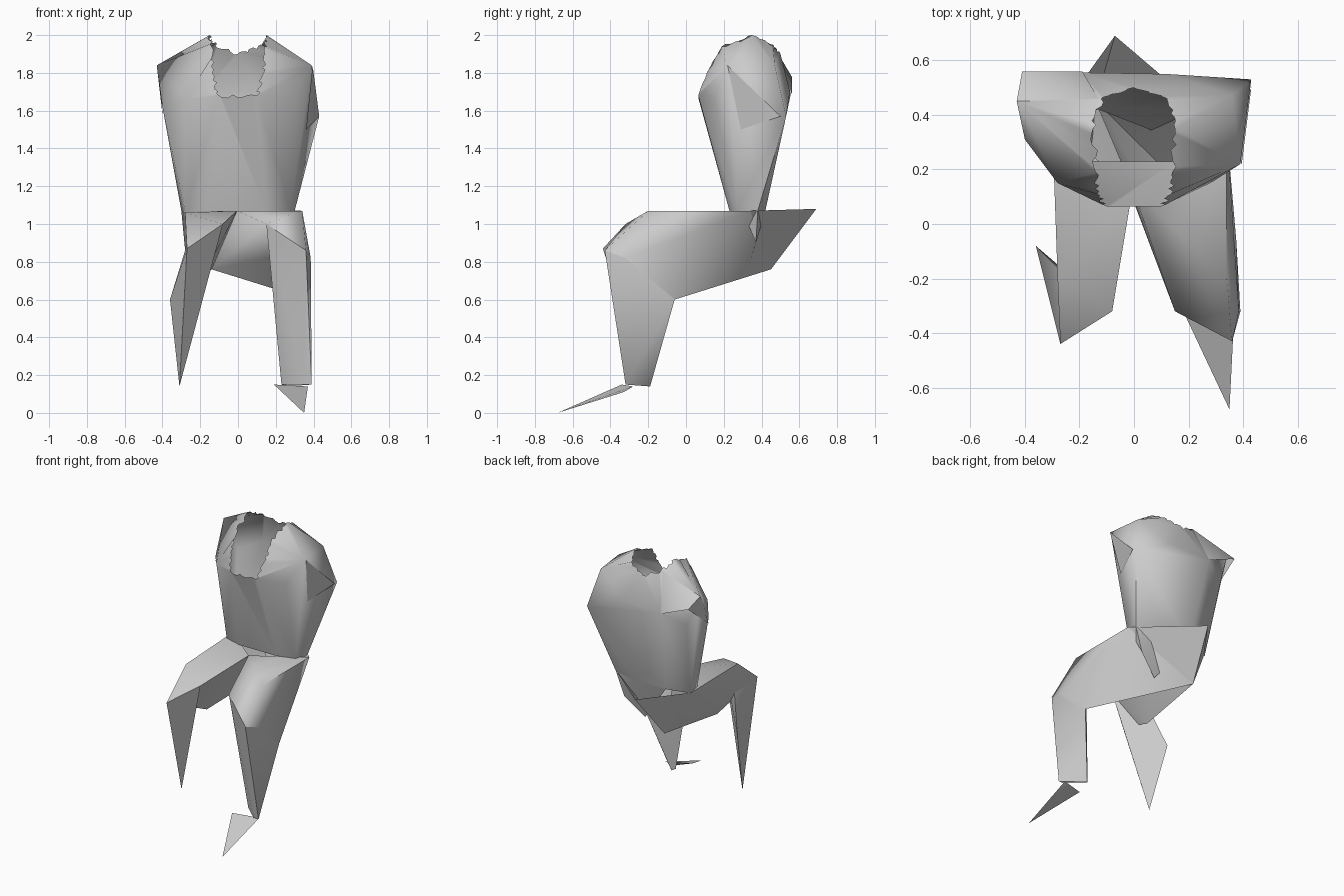
import bpy, bmesh, random
from mathutils import Vector

if "Cube" in bpy.data.objects:
    bpy.data.objects.remove(bpy.data.objects["Cube"])

random.seed(4)


def finish(bm, name, angle=1.3):
    bmesh.ops.recalc_face_normals(bm, faces=bm.faces[:])
    me = bpy.data.meshes.new(name)
    bm.to_mesh(me)
    bm.free()
    ob = bpy.data.objects.new(name, me)
    bpy.context.collection.objects.link(ob)
    bpy.ops.object.select_all(action='DESELECT')
    ob.select_set(True)
    bpy.context.view_layer.objects.active = ob
    bpy.ops.object.shade_smooth_by_angle(angle=angle)
    return ob


def inside(v, pts):
    return any((v.co - Vector(p)).length < 1e-4 for p in pts)


def hull(points, openings=()):
    """Convex shell; faces lying wholly on one of the openings are removed."""
    bm = bmesh.new()
    for p in points:
        bm.verts.new(p)
    bmesh.ops.convex_hull(bm, input=bm.verts[:])
    loose = [v for v in bm.verts if not v.link_faces]
    bmesh.ops.delete(bm, geom=loose, context='VERTS')
    cut = [f for f in bm.faces if any(all(inside(v, o) for v in f.verts) for o in openings)]
    bmesh.ops.delete(bm, geom=cut, context='FACES')
    return bm


def triangles(tris, name):
    bm = bmesh.new()
    for tri in tris:
        bm.faces.new([bm.verts.new(p) for p in tri])
    bmesh.ops.remove_doubles(bm, verts=bm.verts[:], dist=1e-4)
    return finish(bm, name)


# torso: faceted shell, open at waist and along a ragged neckline
half_rim = [(.10, .065, 1.68), (.135, .11, 1.8), (.14, .19, 1.94), (.15, .35, 2.0), (.12, .46, 1.95)]
rim = [(s * x, y, z) for x, y, z in half_rim for s in (1, -1)] + [(0, .50, 1.90)]
waist = [(s * x, y, 1.07) for x, y in [(.15, .23), (.28, .27), (.30, .38), (.13, .42)] for s in (1, -1)]
body = [(.28, .15, 1.66), (.39, .22, 1.84), (.43, .53, 1.57), (.36, .47, 1.84),
        (-.28, .15, 1.66), (-.40, .31, 1.62), (-.43, .45, 1.84), (-.35, .49, 1.62),
        (.12, .55, 1.70), (-.19, .555, 1.69)]
bm = hull(rim + waist + body, (rim, waist))
edges = [e for e in bm.edges if e.is_boundary and e.verts[0].co.z > 1.6]
new = bmesh.ops.subdivide_edges(bm, edges=edges, cuts=7)
for v in new['geom_inner']:
    if isinstance(v, bmesh.types.BMVert):
        v.co.x += random.uniform(-.012, .012)
        v.co.z += random.uniform(-.012, .006)
finish(bm, "torso")

# sleeve stubs: open flaps at the shoulders
top, back, low, under = (-.43, .45, 1.84), (-.41, .56, 1.78), (-.40, .31, 1.58), (-.19, .56, 1.69)
triangles([[(-.13, .46, 1.95), top, back], [(-.13, .46, 1.95), back, under],
           [top, back, low]], "left_sleeve")
triangles([[(.395, .22, 1.84), (.43, .5, 1.57), (.36, .29, 1.5)]], "right_sleeve")

# trousers: two thighs and an open seat sharing corners
hip_l, hip_r = (-.30, .37, 1.07), (.34, .34, 1.07)
crotch, tail, base = (-.005, .13, 1.07), (-.07, .69, 1.08), (-.14, .45, .76)
knee_l = [(-.08, -.32, 1.0), (-.27, -.44, .87), (-.28, -.16, .86)]
knee_r = [(.15, -.32, 1.0), (.36, -.43, .86), (.385, -.32, .82), (.375, -.06, .60)]
triangles([[hip_l, tail, base], [hip_r, tail, base]], "seat")
finish(hull([hip_l, crotch, base, (-.28, -.2, 1.06), (-.19, -.09, .71)] + knee_l,
            ([hip_l, crotch, base], knee_l)), "left_thigh")
finish(hull([hip_r, crotch, base, (.34, -.2, 1.07)] + knee_r,
            ([hip_r, crotch, base], knee_r)), "right_thigh")

# lower legs: the left one ends in a spike, the right one in a narrow cuff
finish(hull(knee_l + [(-.36, -.08, .60), (-.31, -.21, .14)], (knee_l,)), "left_shin")
cuff = [(.23, -.21, .15), (.35, -.32, .15), (.39, -.32, .15), (.25, -.19, .14)]
finish(hull(knee_r + cuff, (knee_r, cuff)), "right_shin")

# foot: thin pointed plate
finish(hull([(.19, -.34, .15), (.37, -.28, .14), (.35, -.68, 0), (.31, -.33, .11)]), "right_foot")

# shirt tail: back of the torso carried down into the seat
a, b, c, d = (.30, .38, 1.07), (.24, .37, .90), (.13, .42, 1.07), (.10, .33, .77)
triangles([[a, b, c], [b, c, d], [c, d, (-.13, .42, 1.07)], [a, b, (.28, .30, 1.07)]], "shirt_tail")
